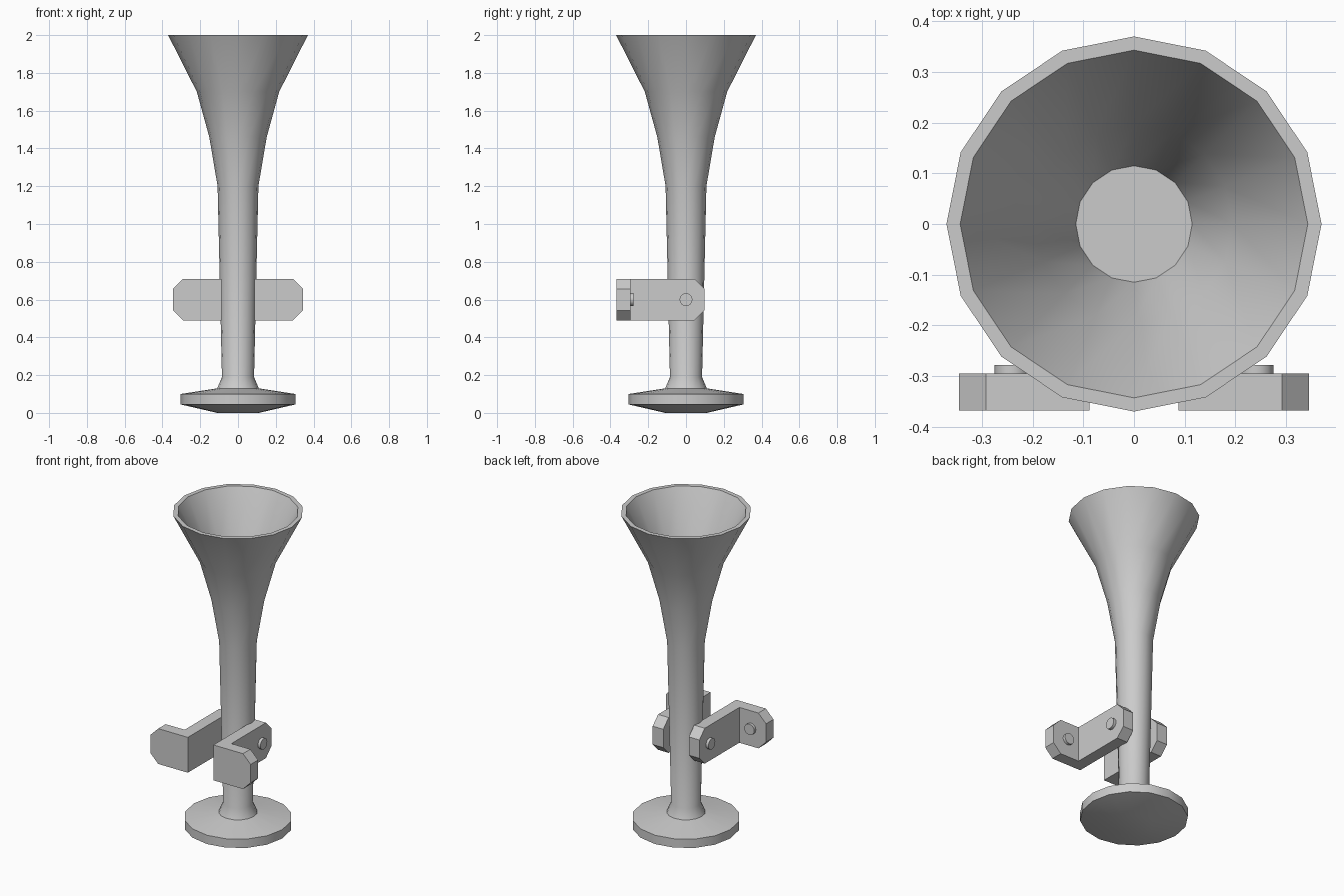
import bpy, bmesh, math
from mathutils import Matrix, Vector

cube = bpy.data.objects.get("Cube")
if cube:
    bpy.data.objects.remove(cube, do_unlink=True)

grey = bpy.data.materials.new("light grey")
grey.use_nodes = True
COLOUR = (0.6, 0.6, 0.6, 1)
grey.diffuse_color = COLOUR
grey.node_tree.nodes["Principled BSDF"].inputs["Base Color"].default_value = COLOUR


def finish(name, bm, smooth=True):
    bmesh.ops.recalc_face_normals(bm, faces=bm.faces)
    mesh = bpy.data.meshes.new(name)
    bm.to_mesh(mesh)
    bm.free()
    mesh.materials.append(grey)
    obj = bpy.data.objects.new(name, mesh)
    bpy.context.collection.objects.link(obj)
    if smooth:
        bpy.ops.object.select_all(action='DESELECT')
        obj.select_set(True)
        bpy.context.view_layer.objects.active = obj
        bpy.ops.object.shade_smooth_by_angle(angle=math.radians(30))
    return obj


def lathe(name, profile, sides=16):
    """Closed solid of rings, capped at the first and last ring."""
    bm = bmesh.new()
    rings = []
    for r, z in profile:
        angles = [math.tau * i / sides for i in range(sides)]
        rings.append([bm.verts.new((r * math.cos(a), r * math.sin(a), z)) for a in angles])
    for low, high in zip(rings, rings[1:]):
        for i in range(sides):
            j = (i + 1) % sides
            bm.faces.new((low[i], low[j], high[j], high[i]))
    bm.faces.new(rings[0])
    bm.faces.new(rings[-1])
    return finish(name, bm)


# Base disc, neck, tube, flared bell and hollow mouth in one turned profile
lathe("horn", [
    (0.11, 0), (0.305, 0.045), (0.305, 0.1), (0.11, 0.13), (0.085, 0.19),
    (0.108, 1.2), (0.152, 1.46), (0.218, 1.7), (0.37, 2.0),
    (0.343, 2.0), (0.195, 1.7), (0.115, 1.45)])

MID, HALF, CUT = 0.6, 0.11, 0.053      # bracket height, half height, chamfer
INNER, WIDE = 0.088, 0.345             # bracket reach in x
FRONT, BACK, THICK = -0.368, 0.098, 0.073


def tab(bm, start, end, place):
    """Plate along one axis with its far corners cut; place maps (u, z, depth)."""
    outline = [(start, -HALF), (end - CUT, -HALF), (end, CUT - HALF),
               (end, HALF - CUT), (end - CUT, HALF), (start, HALF)]
    near = [bm.verts.new(place(u, MID + z, 0)) for u, z in outline]
    far = [bm.verts.new(place(u, MID + z, THICK)) for u, z in outline]
    bm.faces.new(near)
    bm.faces.new(far)
    for i in range(len(near)):
        j = (i + 1) % len(near)
        if i != len(near) - 1 or start != FRONT + THICK:
            bm.faces.new((near[i], near[j], far[j], far[i]))


def bolt(name, centre, axis):
    bm = bmesh.new()
    turn = Vector((0, 0, 1)).rotation_difference(Vector(axis)).to_matrix().to_4x4()
    bmesh.ops.create_cone(bm, cap_ends=True, segments=16, radius1=0.034, radius2=0.034,
                          depth=0.034, matrix=Matrix.Translation(centre) @ turn)
    finish(name, bm)


# Pair of L-shaped brackets with a bolt on each leg
for side, s in (("left", 1), ("right", -1)):
    bm = bmesh.new()
    tab(bm, INNER, WIDE, lambda u, z, d: (s * u, FRONT + d, z))
    tab(bm, FRONT + THICK, BACK, lambda u, z, d: (s * (INNER + d), u, z))
    finish(side + "_bracket", bm, smooth=False)
    bolt(side + "_arm_bolt", (s * (INNER + THICK), 0, MID), (s, 0, 0))
    bolt(side + "_plate_bolt", (s * 0.241, FRONT + THICK, MID), (0, 1, 0))
